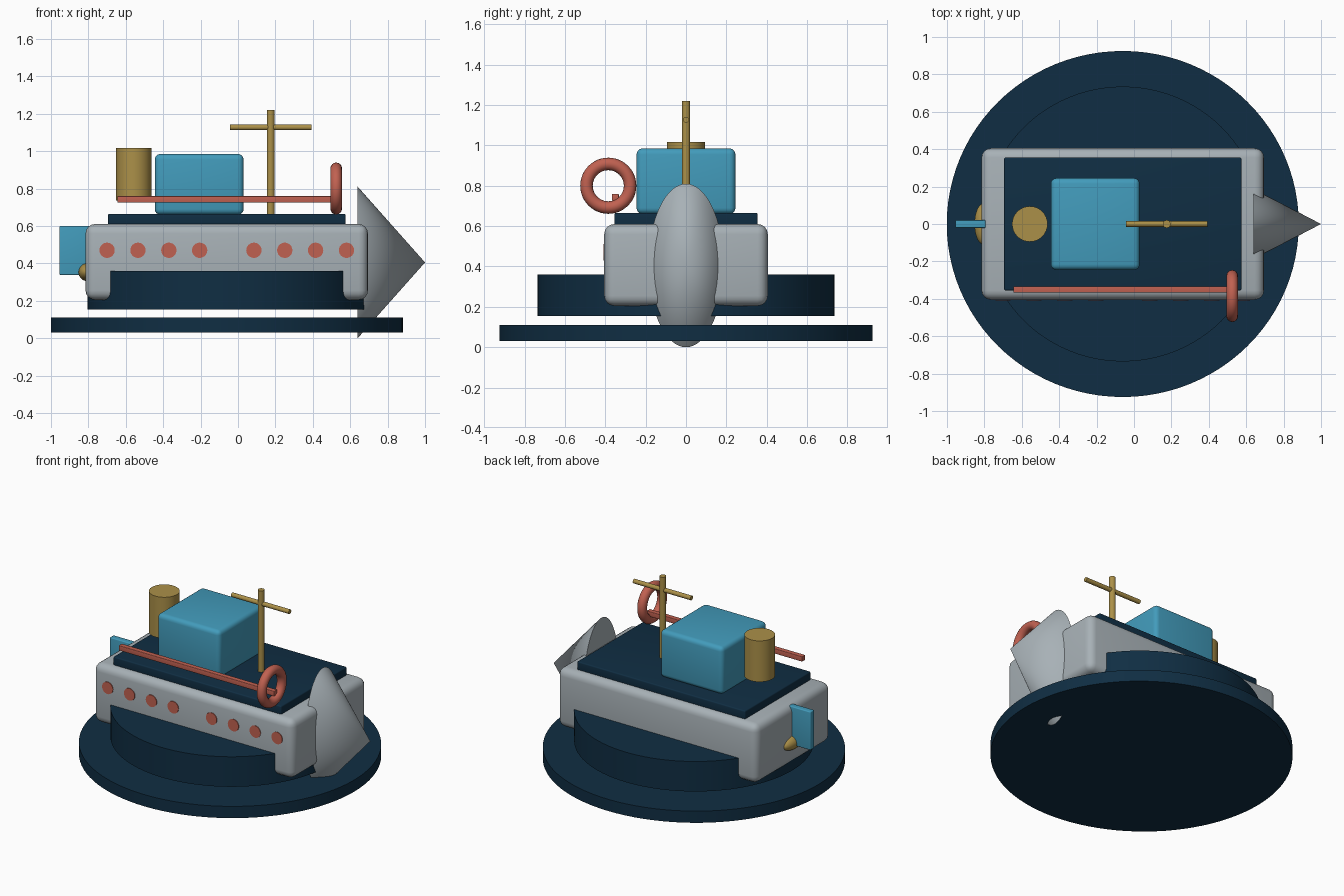
import bpy, math

if "Cube" in bpy.data.objects:
    bpy.data.objects.remove(bpy.data.objects["Cube"])

def mat(name, rgb):
    m = bpy.data.materials.new(name)
    m.diffuse_color = (*rgb, 1)
    m.use_nodes = True
    m.node_tree.nodes["Principled BSDF"].inputs["Base Color"].default_value = m.diffuse_color
    return m

NAVY = mat("navy", (0.005, 0.027, 0.056))
GREY = mat("pale_grey", (0.39, 0.44, 0.47))
TEAL = mat("teal_blue", (0.055, 0.33, 0.50))
BRASS = mat("brass", (0.41, 0.28, 0.066))
CORAL = mat("coral_red", (0.53, 0.12, 0.082))

def finish(name, material, scale=(1, 1, 1), smooth=True):
    ob = bpy.context.object
    ob.name = name
    ob.scale = scale
    ob.data.materials.append(material)
    bpy.ops.object.transform_apply(location=False, rotation=True, scale=True)
    if smooth:
        bpy.ops.object.shade_smooth_by_angle(angle=math.radians(35))
    return ob

def box(name, material, x, y, z, bevel=0.0):
    """Box from (min, max) ranges with optional rounded edges."""
    bpy.ops.mesh.primitive_cube_add(size=1, location=[sum(r) / 2 for r in (x, y, z)])
    ob = finish(name, material, [r[1] - r[0] for r in (x, y, z)], False)
    if bevel:
        m = ob.modifiers.new("rounded", 'BEVEL')
        m.width, m.segments = bevel, 4
        bpy.ops.object.modifier_apply(modifier=m.name)
        bpy.ops.object.shade_smooth_by_angle(angle=math.radians(35))
    return ob

def cyl(name, material, loc, r, depth, rot=(0, 0, 0), scale=(1, 1, 1), n=32):
    bpy.ops.mesh.primitive_cylinder_add(vertices=n, radius=r, depth=depth,
                                        location=loc, rotation=rot)
    return finish(name, material, scale)

Q = math.pi / 2

# Stacked round base
cyl("base_disc", NAVY, (-0.06, 0, 0.07), 1, 0.08, scale=(0.941, 0.925, 1), n=96)
cyl("upper_disc", NAVY, (-0.06, 0, 0.257), 1, 0.205, scale=(0.745, 0.735, 1), n=96)

# Hull, deck and cabin
box("hull", GREY, (-0.815, 0.695), (-0.405, 0.405), (0.205, 0.61), 0.05)
box("deck", NAVY, (-0.695, 0.575), (-0.355, 0.355), (0.60, 0.665), 0.008)
box("cabin", TEAL, (-0.445, 0.03), (-0.245, 0.245), (0.66, 0.985), 0.03)

# Pointed bow, flattened sideways
bpy.ops.mesh.primitive_cone_add(vertices=64, radius1=1, depth=0.36,
                                location=(0.82, 0, 0.405), rotation=(0, Q, 0))
finish("bow_cone", GREY, (0.405, 0.187, 1))

# Funnel, mast and yard
cyl("funnel", BRASS, (-0.557, 0, 0.876), 0.095, 0.28)
cyl("mast", BRASS, (0.175, 0, 0.94), 0.021, 0.56, n=16)
cyl("yard", BRASS, (0.175, 0, 1.127), 0.015, 0.435, rot=(0, Q, 0), n=16)

# Side rail and life ring
box("rail", CORAL, (-0.645, 0.53), (-0.367, -0.333), (0.725, 0.76), 0.004)
bpy.ops.mesh.primitive_torus_add(major_radius=0.108, minor_radius=0.031,
                                 major_segments=48, minor_segments=16,
                                 location=(0.525, -0.385, 0.80), rotation=(0, Q, 0))
finish("life_ring", CORAL)

# Portholes in two groups of four on one side
for i, start in enumerate((-0.70, 0.085)):
    for j in range(4):
        cyl(f"porthole_{i * 4 + j + 1}", CORAL, (start + 0.165 * j, -0.405, 0.47),
            0.041, 0.009, rot=(Q, 0, 0), n=24)

# Rudder and propeller at the stern
box("rudder", TEAL, (-0.955, -0.78), (-0.021, 0.021), (0.338, 0.60), 0.006)
bpy.ops.mesh.primitive_uv_sphere_add(segments=32, ring_count=16, radius=1,
                                     location=(-0.805, 0, 0.353))
finish("propeller", BRASS, (0.048, 0.11, 0.048))
